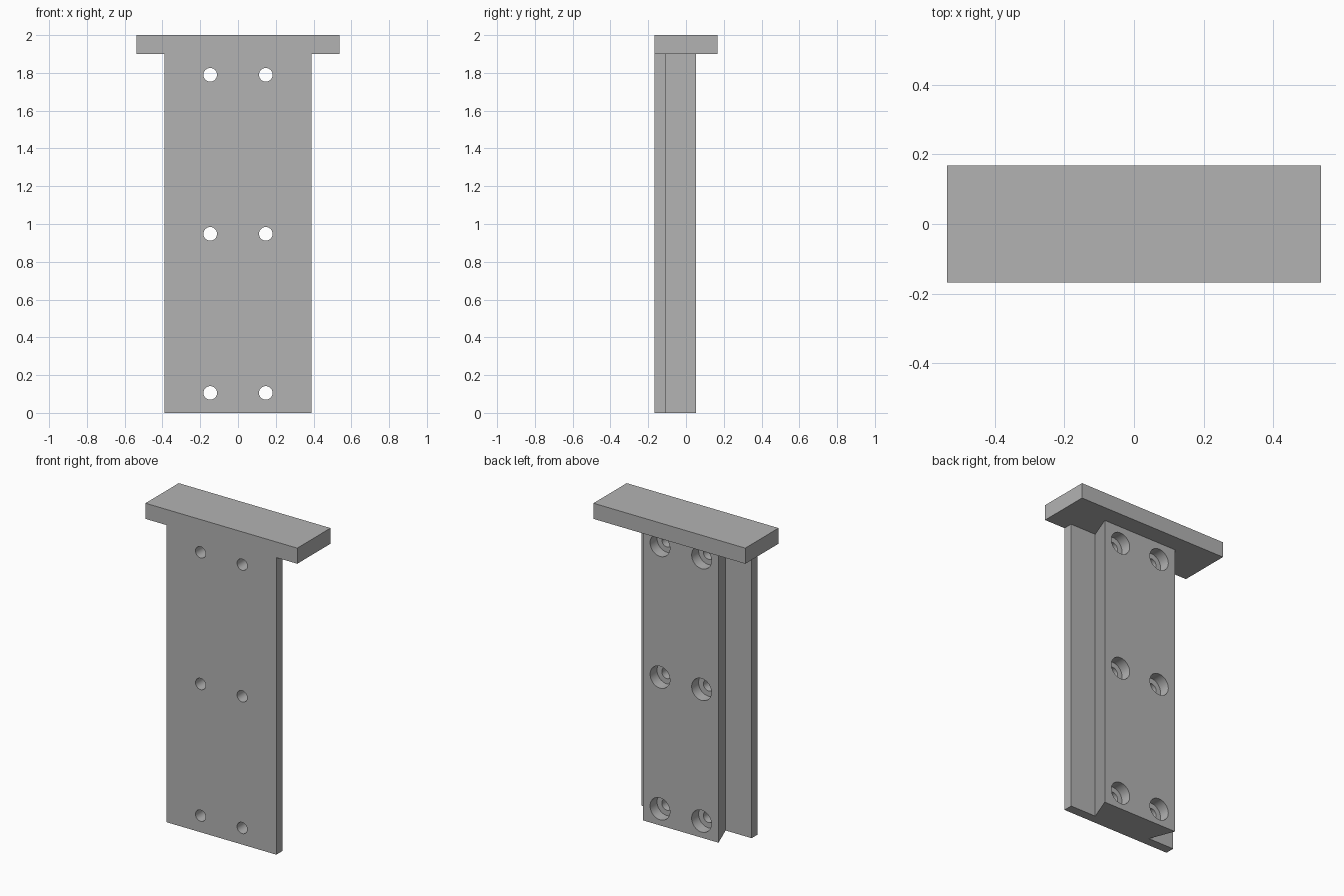
import bpy
import bmesh
from math import radians

cube = bpy.data.objects.get("Cube")
if cube:
    bpy.data.objects.remove(cube, do_unlink=True)

grey = bpy.data.materials.new("plain grey")
grey.use_nodes = True
grey.diffuse_color = (0.45, 0.45, 0.45, 1)
grey.node_tree.nodes["Principled BSDF"].inputs["Base Color"].default_value = grey.diffuse_color

FRONT, STEP, BACK = -0.168, -0.108, 0.053   # depths of plate, shoulder and rail
TOP, CAP_BOTTOM = 2.0, 1.9


def prism(name, outline, z0, z1):
    """Extrude an (x, y) outline upwards from z0 to z1."""
    bm = bmesh.new()
    face = bm.faces.new([bm.verts.new((x, y, z0)) for x, y in outline])
    ext = bmesh.ops.extrude_face_region(bm, geom=[face])
    verts = [v for v in ext["geom"] if isinstance(v, bmesh.types.BMVert)]
    bmesh.ops.translate(bm, verts=verts, vec=(0, 0, z1 - z0))
    bmesh.ops.recalc_face_normals(bm, faces=bm.faces)
    mesh = bpy.data.meshes.new(name)
    bm.to_mesh(mesh)
    bm.free()
    mesh.materials.append(grey)
    obj = bpy.data.objects.new(name, mesh)
    bpy.context.collection.objects.link(obj)
    return obj


def cylinder(name, x, z, radius, y0, y1):
    """Cylinder running front to back between y0 and y1."""
    bpy.ops.mesh.primitive_cylinder_add(
        vertices=40, radius=radius, depth=y1 - y0,
        location=(x, (y0 + y1) / 2, z), rotation=(radians(90), 0, 0))
    obj = bpy.context.object
    obj.name = name
    obj.data.materials.append(grey)
    return obj


def boolean(target, other, operation):
    """Apply a boolean and drop the helper."""
    mod = target.modifiers.new(operation.lower(), "BOOLEAN")
    mod.operation = operation
    mod.solver = "EXACT"
    mod.object = other
    bpy.context.view_layer.objects.active = target
    bpy.ops.object.modifier_apply(modifier=mod.name)
    bpy.data.objects.remove(other, do_unlink=True)


# Front plate with the dovetail rail on its back
half = [(0.389, FRONT), (0.389, STEP), (0.205, STEP), (0.267, BACK)]
outline = half + [(-x, y) for x, y in reversed(half)]
bracket = prism("dovetail_bracket", outline, 0, CAP_BOTTOM + 0.05)

# Cap bar across the top
cap = prism("cap_bar", [(-0.537, FRONT), (0.537, FRONT), (0.537, -FRONT), (-0.537, -FRONT)],
            CAP_BOTTOM, TOP)
boolean(bracket, cap, "UNION")

# Counterbored screw holes in two columns, sunk from the back
for x in (-0.147, 0.147):
    for z in (0.106, 0.948, 1.79):
        boolean(bracket, cylinder("screw_hole", x, z, 0.036, -0.3, 0.1), "DIFFERENCE")
        boolean(bracket, cylinder("counterbore", x, z, 0.07, BACK - 0.07, BACK + 0.03), "DIFFERENCE")

bpy.ops.object.select_all(action="DESELECT")
bracket.select_set(True)
bpy.context.view_layer.objects.active = bracket
bpy.ops.object.shade_smooth_by_angle(angle=radians(30))
